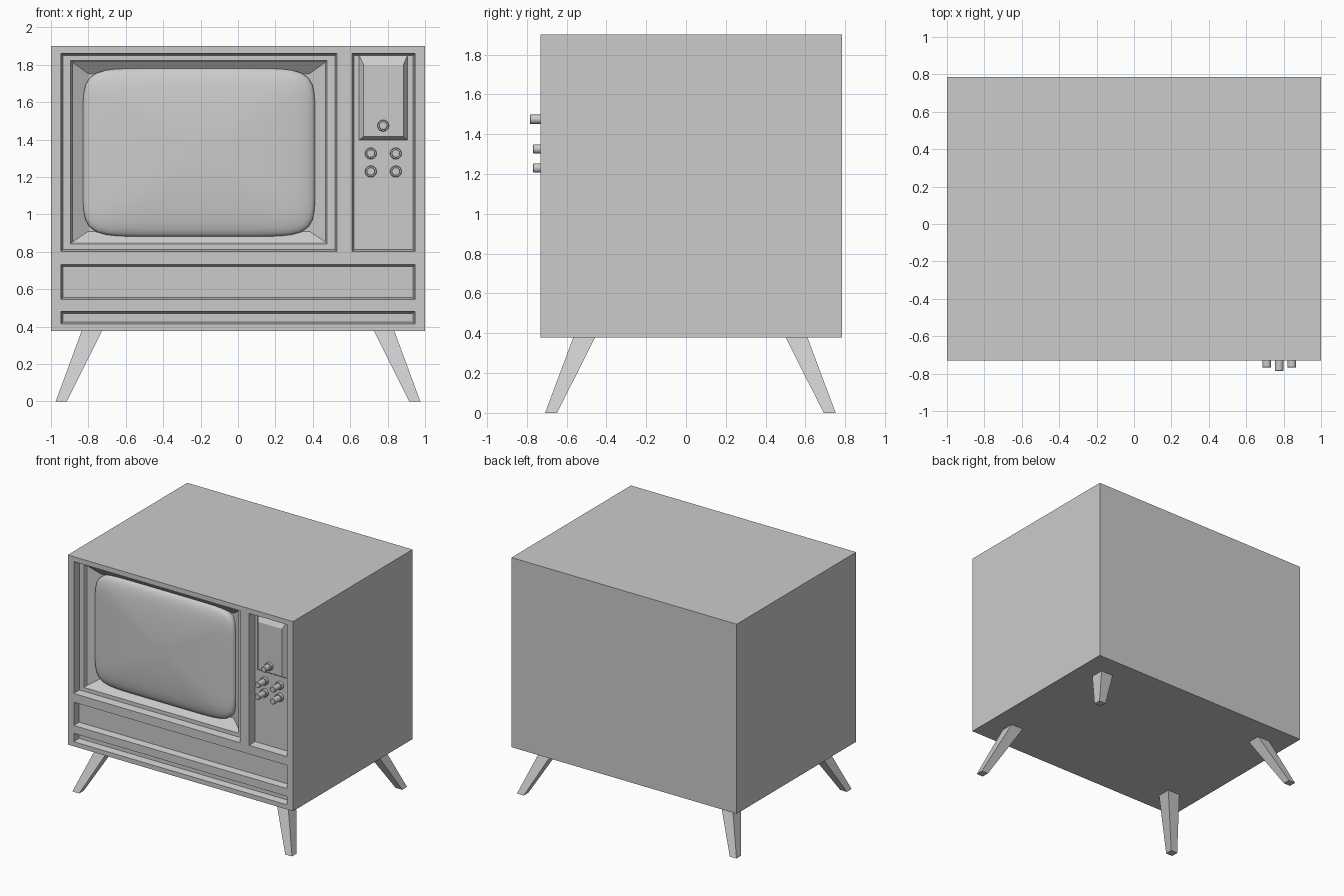
import bpy, bmesh, math

if "Cube" in bpy.data.objects:
    bpy.data.objects.remove(bpy.data.objects["Cube"])

FRONT, BACK = -0.73, 0.785


def make_object(name, bm, smooth=False):
    bmesh.ops.recalc_face_normals(bm, faces=bm.faces[:])
    mesh = bpy.data.meshes.new(name)
    bm.to_mesh(mesh)
    bm.free()
    ob = bpy.data.objects.new(name, mesh)
    bpy.context.collection.objects.link(ob)
    bpy.context.view_layer.objects.active = ob
    for o in bpy.context.selected_objects:
        o.select_set(False)
    ob.select_set(True)
    if smooth:
        bpy.ops.object.shade_smooth_by_angle(angle=math.radians(35))
    return ob


def loft(bm, rings):
    """Skin a closed solid through rings of matching points."""
    rows = [[bm.verts.new(p) for p in ring] for ring in rings]
    n = len(rows[0])
    for a, b in zip(rows, rows[1:]):
        for i in range(n):
            j = (i + 1) % n
            bm.faces.new((a[i], a[j], b[j], b[i]))
    bm.faces.new(rows[0])
    bm.faces.new(rows[-1])


def rect_y(x0, x1, z0, z1, y):
    return [(x0, y, z0), (x1, y, z0), (x1, y, z1), (x0, y, z1)]


def rect_z(x0, x1, y0, y1, z):
    return [(x0, y0, z), (x1, y0, z), (x1, y1, z), (x0, y1, z)]


def recess(x0, x1, z0, z1, depth, t=0.011):
    """Rings of a recess cutter with slightly tapered walls."""
    return [rect_y(x0, x1, z0, z1, FRONT - 0.1),
            rect_y(x0, x1, z0, z1, FRONT),
            rect_y(x0 + t, x1 - t, z0 + t, z1 - t, FRONT + depth)]


# Cabinet with recessed front panels
bm = bmesh.new()
loft(bm, [rect_y(-1, 1, 0.378, 1.9, FRONT), rect_y(-1, 1, 0.378, 1.9, BACK)])
cabinet = make_object("cabinet", bm)

bm = bmesh.new()
loft(bm, recess(-0.947, 0.529, 0.802, 1.861, 0.055) + [
    rect_y(-0.895, 0.477, 0.843, 1.824, FRONT + 0.0555),
    rect_y(-0.885, 0.467, 0.853, 1.814, FRONT + 0.08),
    rect_y(-0.80, 0.382, 0.91, 1.752, FRONT + 0.13)])
loft(bm, recess(0.61, 0.947, 0.802, 1.861, 0.06))
loft(bm, recess(-0.947, 0.947, 0.545, 0.732, 0.05))
loft(bm, recess(-0.947, 0.947, 0.415, 0.482, 0.05))
cutter = make_object("panel_cutter", bm)
cutter.hide_render = True

mod = cabinet.modifiers.new("panels", 'BOOLEAN')
mod.operation = 'DIFFERENCE'
mod.solver = 'EXACT'
mod.object = cutter
bpy.context.view_layer.objects.active = cabinet
bpy.ops.object.modifier_apply(modifier=mod.name)
bpy.data.objects.remove(cutter)

# Bulging picture tube: rounded outline shrinking towards the crown
CX, CZ, A, B, N = -0.2085, 1.3315, 0.621, 0.45, 96


def screen_ring(scale, y):
    pts = []
    for i in range(N):
        a = 2 * math.pi * (i + 0.5) / N
        c, s = math.cos(a), math.sin(a)
        r = (abs(c) ** 8 + abs(s) ** 8) ** (-1 / 8)
        pts.append((CX + A * scale * r * c, y, CZ + B * scale * r * s))
    return pts


bm = bmesh.new()
rings = [screen_ring(1, FRONT + 0.15)]
for k in range(14):
    t = math.cos(k / 14 * math.pi / 2)
    dome = 0.035 * (1 - t ** 10) ** 0.5 + 0.035 * (1 - t * t)
    rings.append(screen_ring(t, FRONT + 0.105 - dome))
loft(bm, rings)
make_object("screen", bm, smooth=True)

# Raised plate on the control panel
bm = bmesh.new()
loft(bm, [rect_y(0.648, 0.906, 1.398, 1.85, FRONT + 0.065),
          rect_y(0.648, 0.906, 1.398, 1.85, FRONT + 0.055),
          rect_y(0.672, 0.884, 1.417, 1.80, FRONT + 0.025)])
make_object("control_plate", bm)


# Knobs: wide collar and narrower cap
def knob(name, x, z, base, tip):
    profile = [(0.031, base + 0.01), (0.031, base - 0.022), (0.028, base - 0.025),
               (0.023, base - 0.025), (0.023, tip + 0.003), (0.020, tip)]
    bm = bmesh.new()
    loft(bm, [[(x + r * math.cos(i * math.pi / 12), y, z + r * math.sin(i * math.pi / 12))
               for i in range(24)] for r, y in profile])
    make_object(name, bm, smooth=True)


knob("channel_knob", 0.776, 1.475, FRONT + 0.025, -0.785)
for x in (0.71, 0.844):
    for z in (1.326, 1.23):
        knob("small_knob", x, z, FRONT + 0.06, -0.768)

# Four splayed tapered legs
MID = 0.022
for sx, side in ((-1, "left"), (1, "right")):
    for sy, end in ((-1, "front"), (1, "back")):
        bm = bmesh.new()
        loft(bm, [rect_z(sx * 0.915, sx * 0.975, MID + sy * 0.67, MID + sy * 0.73, 0),
                  rect_z(sx * 0.725, sx * 0.835, MID + sy * 0.478, MID + sy * 0.588, 0.38)])
        make_object(f"{end}_{side}_leg", bm)
